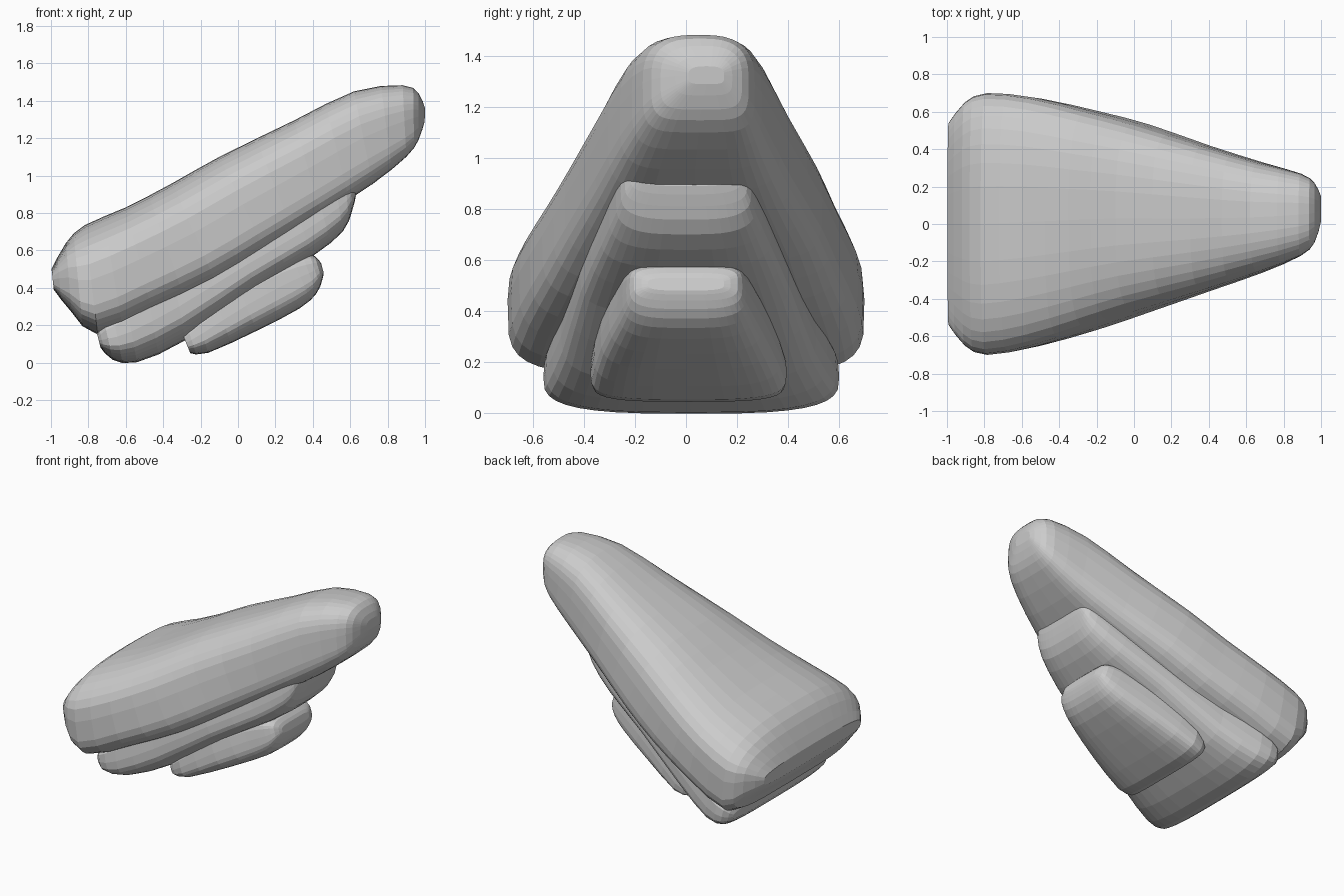
import bpy, bmesh
from math import cos, sin, pi, copysign


def spline(rows, steps):
    """Catmull-Rom interpolation of the station rows."""
    out = []
    n = len(rows)
    for i in range(n - 1):
        p0, p1 = rows[max(i - 1, 0)], rows[i]
        p2, p3 = rows[i + 1], rows[min(i + 2, n - 1)]
        for k in range(steps):
            t = k / steps
            out.append([0.5 * (2 * b + (c - a) * t + (2 * a - 5 * b + 4 * c - d) * t * t
                               + (3 * b - a - 3 * c + d) * t ** 3)
                        for a, b, c, d in zip(p0, p1, p2, p3)])
    out.append(list(rows[-1]))
    return out


def loft(name, rows, upper, lower, sides=36, steps=2):
    """Row: top x, top z, bottom x, bottom z, half width, y centre.
    upper / lower: superellipse powers of the two halves of the section."""
    bm = bmesh.new()
    rings = []
    for tx, tz, bx, bz, w, yc in spline(rows, steps):
        ring = []
        for k in range(sides):
            a = 2 * pi * k / sides
            p = 2 / (upper if sin(a) > 0 else lower)
            c = copysign(abs(cos(a)) ** p, cos(a))
            s = copysign(abs(sin(a)) ** p, sin(a))
            ring.append(bm.verts.new(((tx + bx) / 2 + s * (tx - bx) / 2, yc + c * w,
                                      (tz + bz) / 2 + s * (tz - bz) / 2)))
        rings.append(ring)
    for r, q in zip(rings, rings[1:]):
        for k in range(sides):
            j = (k + 1) % sides
            bm.faces.new((r[k], r[j], q[j], q[k]))
    bm.faces.new(rings[0])
    bm.faces.new(rings[-1])
    bmesh.ops.recalc_face_normals(bm, faces=bm.faces)
    me = bpy.data.meshes.new(name)
    bm.to_mesh(me)
    bm.free()
    ob = bpy.data.objects.new(name, me)
    bpy.context.collection.objects.link(ob)
    return ob


# Large tapering upper slab
loft("upper_slab", [
    (-0.997, 0.50, -0.985, 0.39, 0.54, 0.0),
    (-0.92, 0.64, -0.89, 0.27, 0.65, 0.0),
    (-0.82, 0.735, -0.75, 0.15, 0.70, 0.0),
    (-0.60, 0.83, -0.46, 0.27, 0.665, 0.01),
    (-0.35, 0.96, -0.12, 0.43, 0.585, 0.02),
    (-0.10, 1.10, 0.15, 0.59, 0.505, 0.03),
    (0.30, 1.295, 0.45, 0.78, 0.39, 0.03),
    (0.62, 1.45, 0.72, 0.955, 0.295, 0.035),
    (0.88, 1.483, 0.90, 1.10, 0.22, 0.05),
    (0.965, 1.44, 0.965, 1.19, 0.16, 0.06),
    (1.0, 1.36, 0.998, 1.29, 0.07, 0.08)], 2.8, 4.6)

# Middle slab tucked under the upper one
loft("middle_slab", [
    (-0.755, 0.16, -0.735, 0.08, 0.52, 0.02),
    (-0.72, 0.24, -0.67, 0.015, 0.575, 0.02),
    (-0.60, 0.33, -0.54, 0.002, 0.57, 0.02),
    (-0.35, 0.48, -0.28, 0.12, 0.50, 0.01),
    (0.00, 0.66, 0.10, 0.39, 0.415, 0.0),
    (0.30, 0.83, 0.40, 0.57, 0.335, 0.0),
    (0.52, 0.96, 0.56, 0.70, 0.275, 0.0),
    (0.60, 0.98, 0.61, 0.81, 0.24, 0.0),
    (0.62, 0.98, 0.63, 0.89, 0.20, 0.0)], 4.0, 3.2)

# Small lower slab with a blunt rear end and rounded nose
loft("lower_slab", [
    (-0.30, 0.16, -0.255, 0.05, 0.36, 0.01),
    (-0.22, 0.26, -0.16, 0.052, 0.385, 0.01),
    (-0.01, 0.44, 0.10, 0.17, 0.335, 0.0),
    (0.20, 0.56, 0.33, 0.29, 0.27, 0.0),
    (0.34, 0.585, 0.42, 0.37, 0.235, 0.0),
    (0.41, 0.57, 0.45, 0.44, 0.205, 0.0),
    (0.445, 0.53, 0.458, 0.48, 0.15, 0.0)], 4.0, 3.5)
